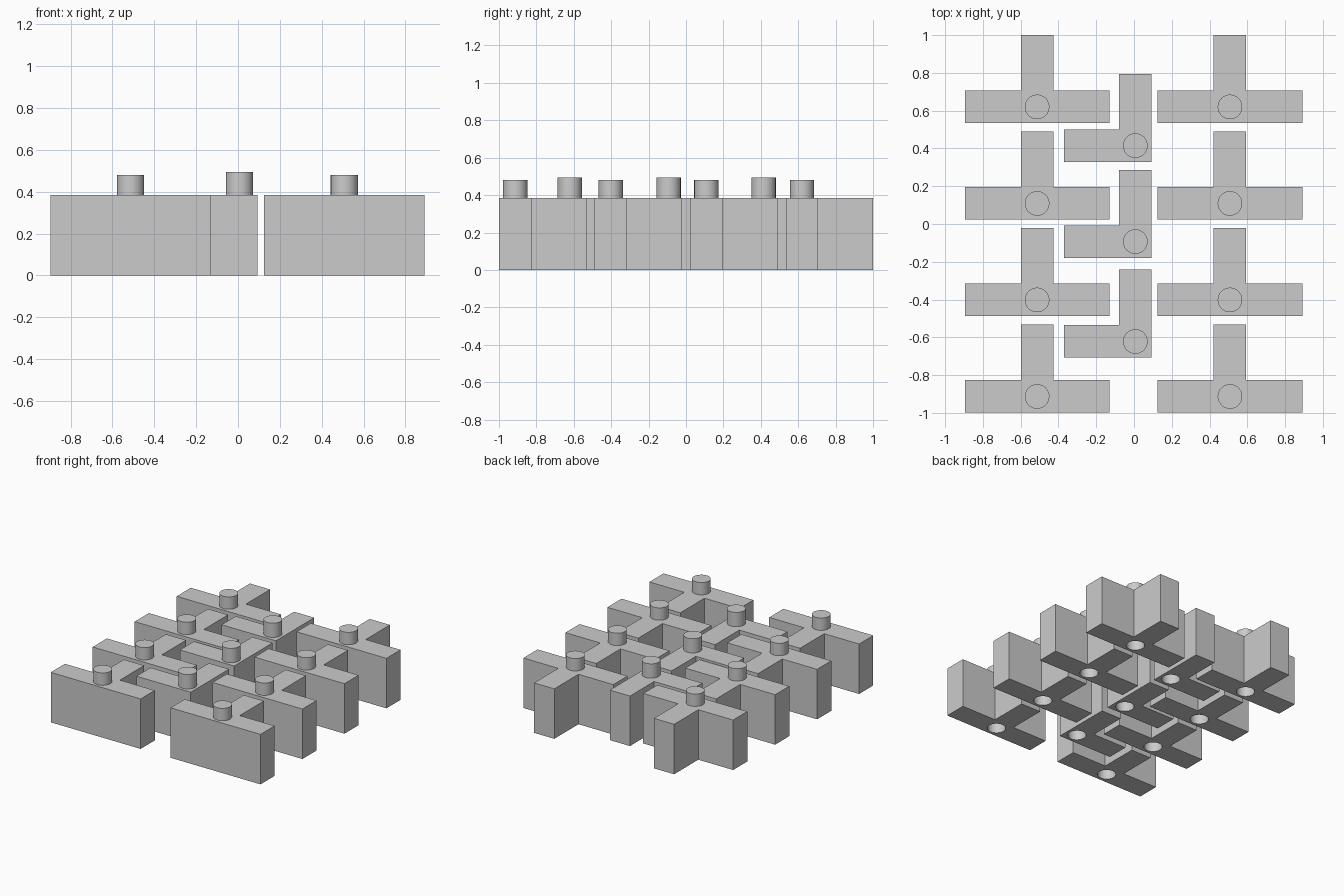
import bpy
import bmesh
import math

if "Cube" in bpy.data.objects:
    bpy.data.objects.remove(bpy.data.objects["Cube"])

HEIGHT = 0.385
PEG_RADIUS = 0.065
SOCKET_DEPTH = 0.12

grey = bpy.data.materials.new("light grey")
grey.use_nodes = True
colour = (0.6, 0.6, 0.6, 1)
grey.diffuse_color = colour
grey.node_tree.nodes["Principled BSDF"].inputs["Base Color"].default_value = colour


def add_object(name, mesh, location=(0, 0, 0)):
    obj = bpy.data.objects.new(name, mesh)
    obj.location = location
    bpy.context.collection.objects.link(obj)
    return obj


def prism(name, outline):
    """Extrude a flat outline up to the block height."""
    bm = bmesh.new()
    base = bm.faces.new([bm.verts.new((x, y, 0)) for x, y in outline])
    top = bmesh.ops.extrude_face_region(bm, geom=[base])["geom"]
    bmesh.ops.translate(bm, vec=(0, 0, HEIGHT),
                        verts=[v for v in top if isinstance(v, bmesh.types.BMVert)])
    bmesh.ops.recalc_face_normals(bm, faces=bm.faces)
    mesh = bpy.data.meshes.new(name)
    bm.to_mesh(mesh)
    bm.free()
    return mesh


def cylinder(name, bottom, top):
    bpy.ops.mesh.primitive_cylinder_add(vertices=48, radius=PEG_RADIUS, depth=top - bottom,
                                        location=(0, 0, (bottom + top) / 2))
    obj = bpy.context.object
    obj.name = name
    return obj


def block_mesh(name, outline, peg_top):
    """Block with a round peg on top and a matching blind socket below."""
    block = add_object(name, prism(name, outline))
    peg = cylinder("peg", HEIGHT - 0.1, peg_top)
    socket = cylinder("socket_cutter", -0.1, SOCKET_DEPTH)
    for tool, operation in ((peg, 'UNION'), (socket, 'DIFFERENCE')):
        mod = block.modifiers.new(operation.title(), 'BOOLEAN')
        mod.operation = operation
        mod.solver = 'EXACT'
        mod.object = tool
    bpy.context.view_layer.update()
    graph = bpy.context.evaluated_depsgraph_get()
    mesh = bpy.data.meshes.new_from_object(block.evaluated_get(graph))
    for obj in (block, peg, socket):
        bpy.data.objects.remove(obj)
    mesh.materials.clear()
    mesh.materials.append(grey)
    return mesh


# Outlines are centred on the peg
H = 0.086    # half the bar thickness
ARM = 0.383  # half the long bar
STEM = 0.38  # reach of the stem

tee = block_mesh("tee_block", [(-ARM, -H), (ARM, -H), (ARM, H), (H, H),
                               (H, STEM), (-H, STEM), (-H, H), (-ARM, H)], 0.48)
ell = block_mesh("corner_block", [(-0.377, -H), (H, -H), (H, STEM),
                                  (-H, STEM), (-H, H), (-0.377, H)], 0.495)

blocks = []

# Two outer columns of tee blocks
for side, x in (("right", -0.513), ("left", 0.508)):
    for row in range(4):
        blocks.append(add_object(f"{side}_tee_block_{row + 1}", tee, (x, 0.62 - 0.511 * row, 0)))

# Middle column of corner blocks
for row, y in enumerate((0.415, -0.093, -0.622)):
    blocks.append(add_object(f"corner_block_{row + 1}", ell, (0.007, y, 0)))

# Round pegs shade smooth, block edges stay sharp
bpy.ops.object.select_all(action='DESELECT')
for block in (blocks[0], blocks[-1]):
    block.select_set(True)
    bpy.context.view_layer.objects.active = block
bpy.ops.object.shade_smooth_by_angle(angle=math.radians(30))
